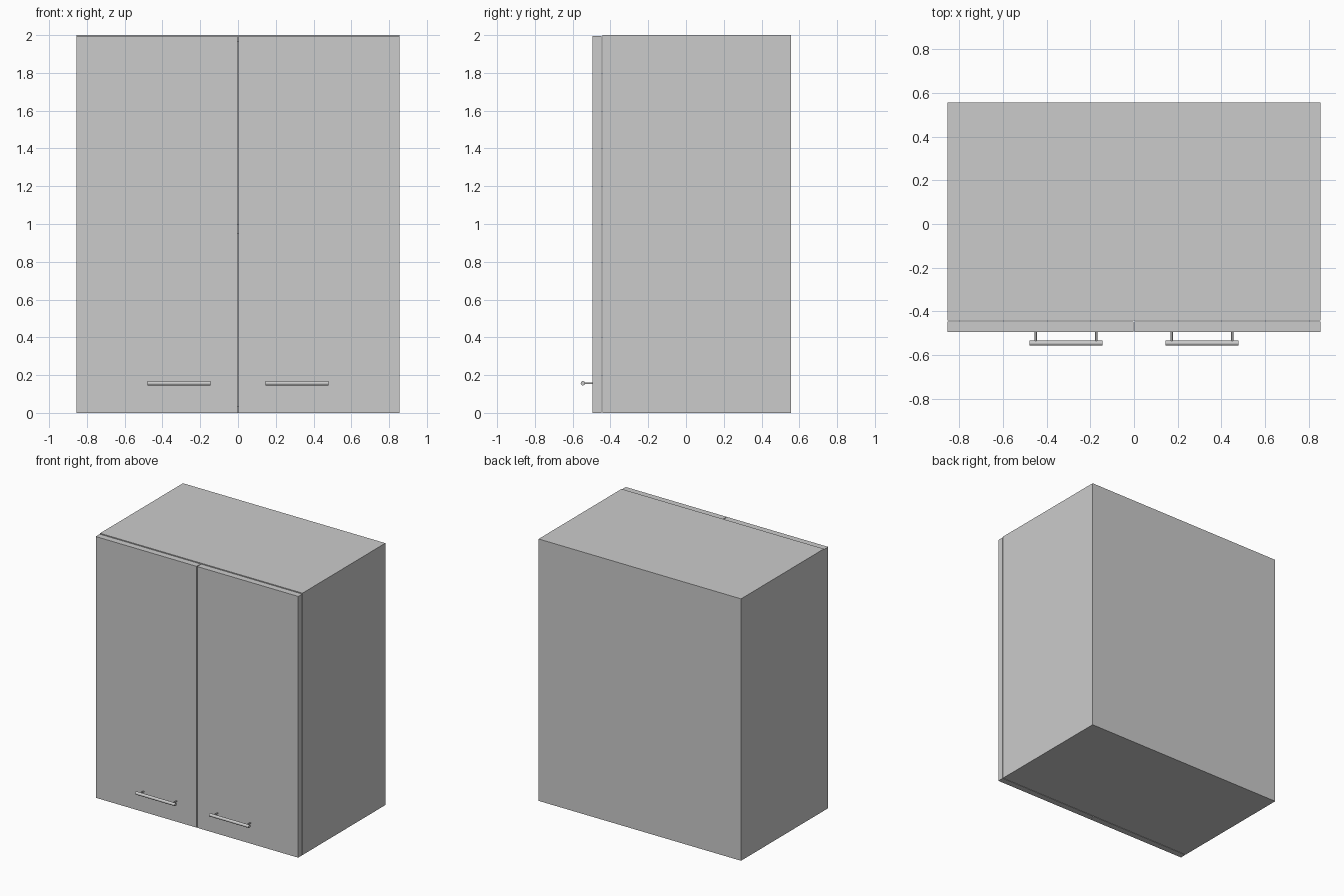
import bpy, bmesh
from math import pi
from mathutils import Matrix, Vector

if "Cube" in bpy.data.objects:
    bpy.data.objects.remove(bpy.data.objects["Cube"])

W, H = 0.855, 2.0               # half width, height
FRONT, BACK = -0.443, 0.557     # carcass depth range
DOOR_Y = (-0.495, -0.447)
BOARD = 0.05


def finish(bm, name):
    bmesh.ops.recalc_face_normals(bm, faces=bm.faces[:])
    me = bpy.data.meshes.new(name)
    bm.to_mesh(me)
    bm.free()
    ob = bpy.data.objects.new(name, me)
    bpy.context.collection.objects.link(ob)
    return ob


def box_mesh(lo, hi):
    lo, hi = Vector(lo), Vector(hi)
    bm = bmesh.new()
    m = Matrix.Translation((lo + hi) / 2) @ Matrix.Diagonal((hi - lo).to_4d())
    bmesh.ops.create_cube(bm, size=1, matrix=m)
    return bm


def rod(name, center, length, radius, axis):
    bm = bmesh.new()
    rot = Matrix.Rotation(pi / 2, 4, 'Y' if axis == 'X' else 'X')
    bmesh.ops.create_cone(bm, cap_ends=True, segments=24, radius1=radius,
                          radius2=radius, depth=length,
                          matrix=Matrix.Translation(center) @ rot)
    for f in bm.faces:
        f.smooth = len(f.verts) == 4
    for e in bm.edges:
        e.smooth = all(f.smooth for f in e.link_faces)
    return finish(bm, name)


# Hollow carcass: front face inset, then pushed back to leave board thickness
bm = box_mesh((-W, FRONT, 0), (W, BACK, H))
bm.normal_update()
front = min(bm.faces, key=lambda f: f.calc_center_median().y)
bmesh.ops.inset_region(bm, faces=[front], thickness=BOARD)
hole = bmesh.ops.extrude_discrete_faces(bm, faces=[front])['faces'][0]
bmesh.ops.translate(bm, verts=hole.verts[:], vec=(0, BACK - FRONT - BOARD, 0))
finish(bm, "carcass")

# Interior shelf
finish(box_mesh((-W + BOARD, FRONT + 0.01, 0.95), (W - BOARD, BACK - BOARD, 1.0)), "shelf")

# Doors and bar handles, left and right
for side, s in (("left", -1), ("right", 1)):
    x0, x1 = sorted((s * 0.0025, s * W))
    finish(box_mesh((x0, DOOR_Y[0], 0), (x1, DOOR_Y[1], 1.995)), side + "_door")
    rod(side + "_handle_bar", (s * 0.312, -0.546, 0.157), 0.334, 0.0115, 'X')
    for i, x in enumerate((0.173, 0.450)):
        rod(f"{side}_handle_post_{i + 1}", (s * x, -0.519, 0.157), 0.052, 0.005, 'Y')
